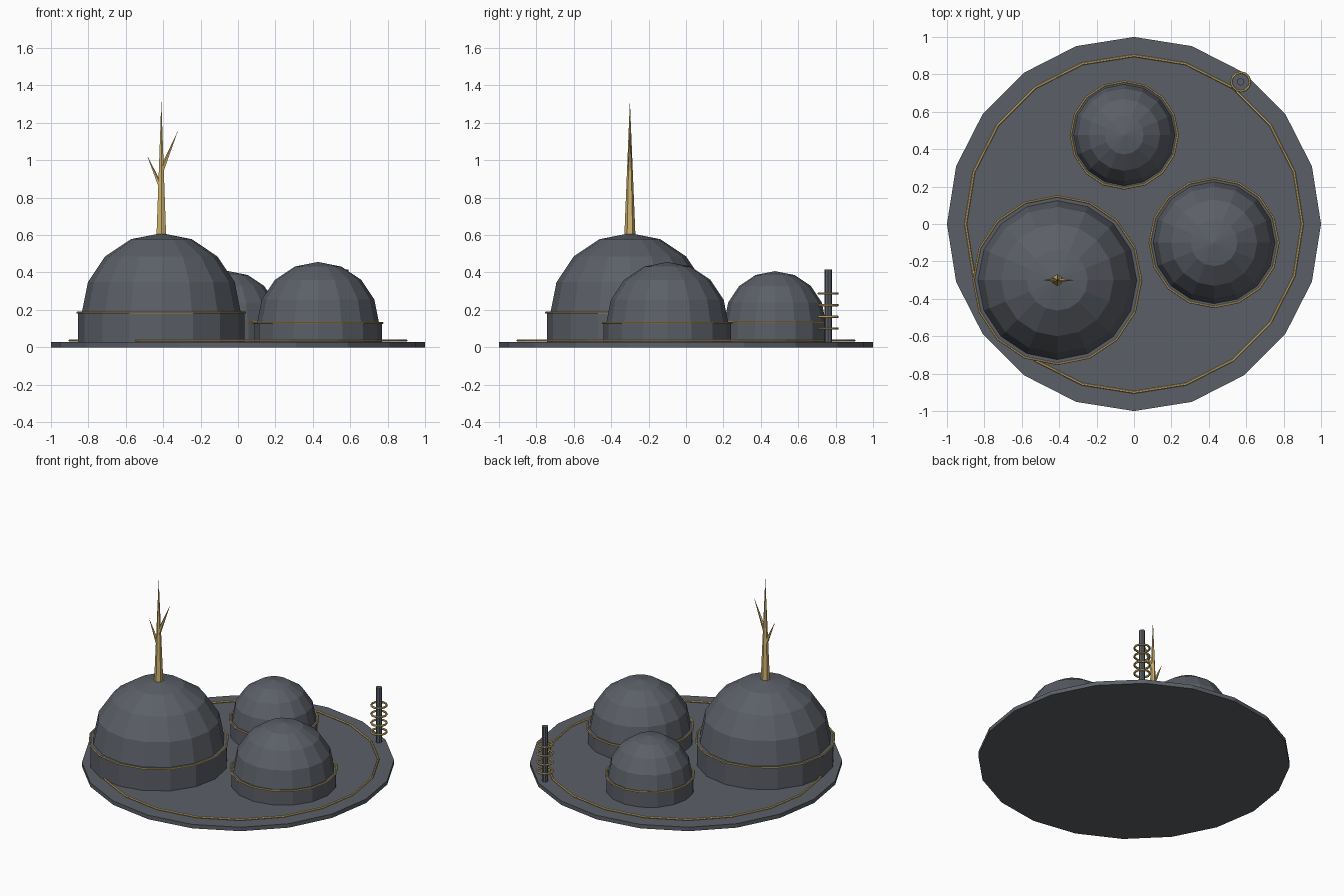
import bpy, bmesh, math
from mathutils import Vector

cube = bpy.data.objects.get("Cube")
if cube:
    bpy.data.objects.remove(cube)


def material(name, rgb):
    m = bpy.data.materials.new(name)
    m.use_nodes = True
    m.diffuse_color = (*rgb, 1)
    m.node_tree.nodes["Principled BSDF"].inputs["Base Color"].default_value = (*rgb, 1)
    return m


GREY = material("slate grey", (0.105, 0.115, 0.135))
GOLD = material("warm gold", (0.64, 0.46, 0.16))


def finish(name, mat):
    ob = bpy.context.object
    ob.name = name
    ob.data.name = name
    ob.data.materials.append(mat)
    return ob


def ring(name, x, y, z, radius, thick, sides):
    bpy.ops.mesh.primitive_torus_add(major_radius=radius, minor_radius=thick,
                                     major_segments=sides, minor_segments=6,
                                     location=(x, y, z))
    return finish(name, GOLD)


def cylinder(name, x, y, z0, z1, radius, sides):
    bpy.ops.mesh.primitive_cylinder_add(vertices=sides, radius=radius, depth=z1 - z0,
                                        location=(x, y, (z0 + z1) / 2))
    return finish(name, GREY)


def spike(name, start, end, radius, sides):
    start, end = Vector(start), Vector(end)
    axis = end - start
    bpy.ops.mesh.primitive_cone_add(vertices=sides, radius1=radius, radius2=0,
                                    depth=axis.length, location=(start + end) / 2,
                                    rotation=axis.to_track_quat('Z', 'Y').to_euler())
    return finish(name, GOLD)


def half_sphere(name, x, y, z, radius):
    bpy.ops.mesh.primitive_uv_sphere_add(segments=16, ring_count=8, radius=radius,
                                         location=(x, y, z))
    ob = finish(name, GREY)
    bm = bmesh.new()
    bm.from_mesh(ob.data)
    low = [v for v in bm.verts if v.co.z < -0.001]
    bmesh.ops.delete(bm, geom=low, context='VERTS')
    bm.to_mesh(ob.data)
    bm.free()


# Ground disc with its inlaid ring
FLOOR = 0.028
cylinder("ground_disc", 0, 0, 0, FLOOR, 1, 20)
ring("ground_ring", 0, 0, 0.036, 0.9, 0.007, 20)

# Domed buildings: drum wall, dome and trim ring
domes = [("large", -0.41, -0.30, 0.185, 0.425),
         ("middle", 0.428, -0.10, 0.13, 0.326),
         ("small", -0.052, 0.476, 0.136, 0.271)]
for name, x, y, z, r in domes:
    cylinder(name + "_drum", x, y, FLOOR - 0.01, z, r * 1.045, 16)
    half_sphere(name + "_dome", x, y, z, r)
    ring(name + "_trim_ring", x, y, z, r * 1.055, 0.006, 16)

# Bare tree on the large dome
tx, ty = -0.41, -0.30
spike("tree_trunk", (tx, ty, 0.59), (tx, ty, 1.32), 0.03, 6)
spike("tree_branch_left", (tx, ty, 0.94), (-0.32, ty, 1.16), 0.014, 5)
spike("tree_branch_right", (tx, ty, 0.85), (-0.487, ty, 1.027), 0.014, 5)

# Pole with stacked rings
px, py = 0.57, 0.76
cylinder("coil_pole", px, py, FLOOR - 0.01, 0.415, 0.02, 8)
for i in range(4):
    ring(f"coil_ring_{i + 1}", px, py, 0.1 + i * 0.0625, 0.05, 0.007, 12)
